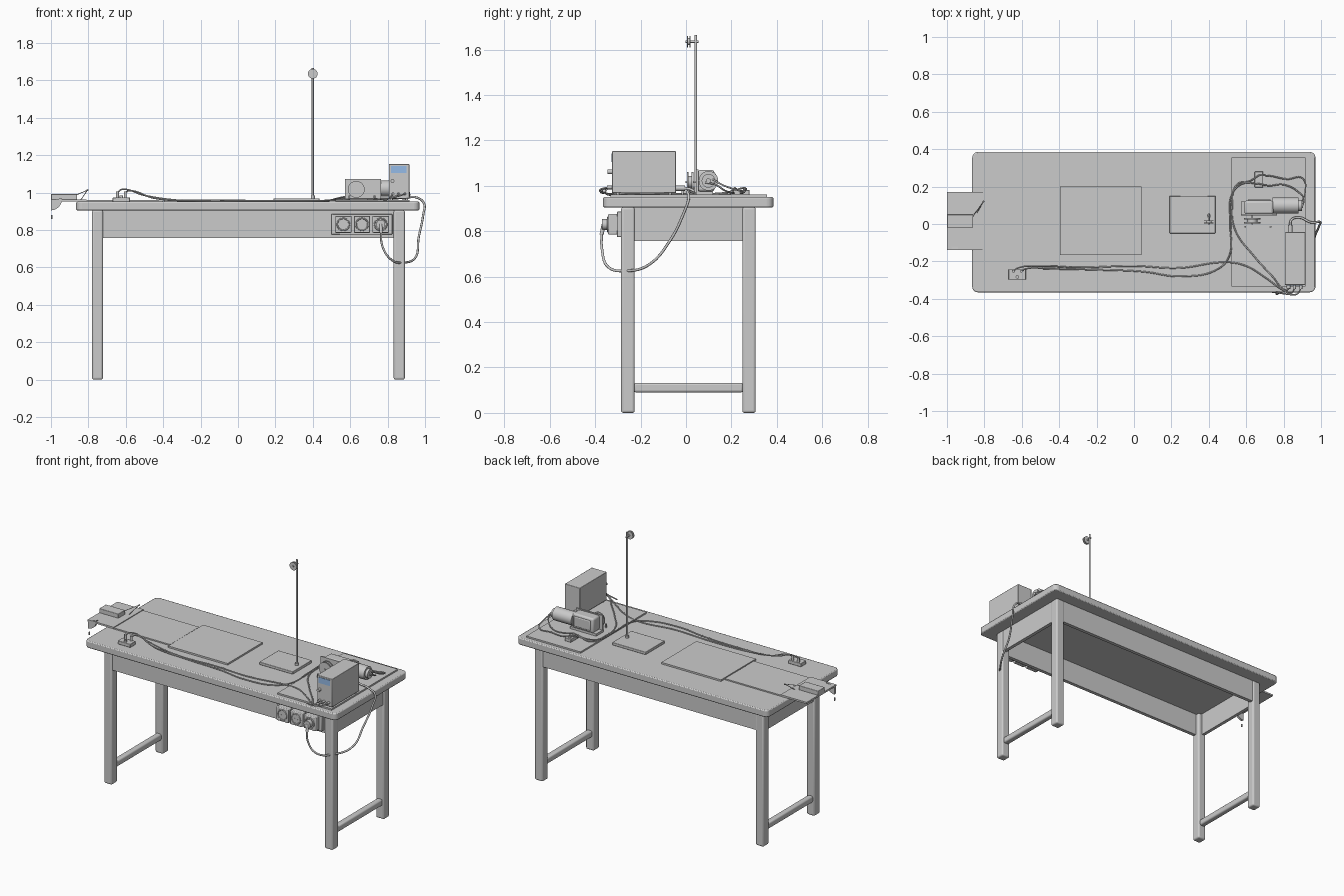
import bpy, math
from mathutils import Vector


def smooth(o):
    bpy.ops.object.select_all(action='DESELECT')
    o.select_set(True)
    bpy.context.view_layer.objects.active = o
    bpy.ops.object.shade_smooth_by_angle(angle=math.radians(35))
    return o


def box(name, x, y, z, bevel=0, seg=3):
    bpy.ops.mesh.primitive_cube_add(size=1, location=((x[0]+x[1])/2, (y[0]+y[1])/2, (z[0]+z[1])/2))
    o = bpy.context.object
    o.name = name
    o.scale = (x[1]-x[0], y[1]-y[0], z[1]-z[0])
    bpy.ops.object.transform_apply(location=False, rotation=False, scale=True)
    if bevel:
        m = o.modifiers.new("Bevel", 'BEVEL')
        m.width, m.segments = bevel, seg
        smooth(o)
    return o


def rod(name, a, b, r, n=24):
    a, b = Vector(a), Vector(b)
    bpy.ops.mesh.primitive_cylinder_add(vertices=n, radius=r, depth=(b-a).length, location=(a+b)/2)
    o = bpy.context.object
    o.name = name
    o.rotation_euler = (b-a).to_track_quat('Z', 'Y').to_euler()
    return smooth(o)


def cable(name, pts, r=0.004):
    c = bpy.data.curves.new(name, 'CURVE')
    c.dimensions = '3D'
    c.bevel_depth, c.bevel_resolution, c.resolution_u = r, 2, 8
    c.use_fill_caps = True
    s = c.splines.new('BEZIER')
    s.bezier_points.add(len(pts)-1)
    for p, co in zip(s.bezier_points, pts):
        p.co = co
        p.handle_left_type = p.handle_right_type = 'AUTO'
    o = bpy.data.objects.new(name, c)
    bpy.context.collection.objects.link(o)


def spool(name, x, y0, y1, z, r):
    # two flanges, a narrow hub and an axle
    t = (y1-y0)*0.25
    rod(name+"_front_flange", (x, y0, z), (x, y0+t, z), r)
    rod(name+"_back_flange", (x, y1-t, z), (x, y1, z), r)
    rod(name+"_hub", (x, y0, z), (x, y1, z), r*0.6)
    rod(name+"_axle", (x, y0-0.006, z), (x, y1+0.035, z), 0.005, 12)


# table top with rounded corners
top = box("table_top", (-0.865, 0.97), (-0.365, 0.385), (0.905, 0.951))
m = top.modifiers.new("Corners", 'BEVEL')
m.affect, m.width, m.segments, m.limit_method = 'EDGES', 0.03, 5, 'WEIGHT'
w = top.data.attributes.new("bevel_weight_edge", 'FLOAT', 'EDGE')
for e in top.data.edges:
    a, b = (top.data.vertices[i].co for i in e.vertices)
    w.data[e.index].value = 1.0 if abs(a.z-b.z) > 0.01 else 0.0
m = top.modifiers.new("Rim", 'BEVEL')
m.width, m.segments = 0.006, 2
smooth(top)

# legs and end stretchers
LX = {"left": (-0.78, -0.722), "right": (0.832, 0.892)}
LY = {"front": (-0.286, -0.226), "back": (0.248, 0.307)}
for sx, xs in LX.items():
    for sy, ys in LY.items():
        box(f"{sy}_{sx}_leg", xs, ys, (0, 0.906), 0.01)
    box(sx+"_stretcher", (xs[0]+0.01, xs[1]-0.01), (-0.23, 0.252), (0.09, 0.132), 0.01)

# apron boards, open underneath
box("front_apron", (-0.725, 0.835), (-0.278, -0.255), (0.757, 0.906))
box("back_apron", (-0.725, 0.835), (0.277, 0.3), (0.757, 0.906))
box("left_apron", (-0.772, -0.75), (-0.23, 0.25), (0.757, 0.906))
box("right_apron", (0.862, 0.885), (-0.23, 0.25), (0.757, 0.906))

# socket strip and plug
box("socket_backplate", (0.5, 0.825), (-0.305, -0.275), (0.775, 0.886), 0.004, 2)
for i in range(3):
    x = 0.563+0.1*i
    box(f"socket_{i+1}", (x-0.044, x+0.044), (-0.343, -0.3), (0.785, 0.876), 0.005, 2)
    bpy.ops.mesh.primitive_torus_add(location=(x, -0.343, 0.83), rotation=(math.pi/2, 0, 0), major_radius=0.032,
                                     minor_radius=0.004, major_segments=28, minor_segments=8)
    bpy.context.object.name = f"socket_ring_{i+1}"
    smooth(bpy.context.object)
    for d in (-0.01, 0.01):
        rod(f"socket_pin_{i+1}", (x+d, -0.345, 0.83), (x+d, -0.34, 0.83), 0.004, 10)
rod("plug_body", (0.763, -0.37, 0.83), (0.763, -0.34, 0.83), 0.024)
rod("plug_neck", (0.763, -0.363, 0.83), (0.765, -0.372, 0.785), 0.009, 14)

# boards lying on the table
box("end_board", (-1.0, -0.81), (-0.14, 0.17), (0.953, 0.964))
box("left_board", (-0.81, -0.40), (-0.137, 0.166), (0.951, 0.959))
box("middle_board", (-0.395, 0.04), (-0.165, 0.2), (0.951, 0.962))
box("stand_base", (0.19, 0.435), (-0.05, 0.15), (0.951, 0.969), 0.003, 2)
box("equipment_board", (0.522, 0.917), (-0.333, 0.356), (0.951, 0.961))

# clamp at the overhanging end: block, quarter bracket, wire fork, hook
box("end_block", (-1.0, -0.86), (-0.02, 0.05), (0.962, 0.992), 0.003, 2)
N = 10
arc = [(-1+0.06*math.cos(k*math.pi/2/N), 0.97-0.065*math.sin(k*math.pi/2/N)) for k in range(N+1)] + [(-1, 0.96)]
n = len(arc)
me = bpy.data.meshes.new("end_bracket")
me.from_pydata([(x, y, z) for y in (-0.136, -0.12) for x, z in arc], [],
               [list(range(n)), list(range(2*n-1, n-1, -1))] +
               [[(i+1) % n, i, n+i, n+(i+1) % n] for i in range(n)])
bpy.context.collection.objects.link(bpy.data.objects.new("end_bracket", me))
rod("hanging_hook", (-0.995, -0.13, 0.86), (-0.995, -0.13, 0.88), 0.004, 10)
apex = (-0.805, 0.12, 1.013)
for i, p in enumerate([(-0.87, 0.03, 0.985), (-0.84, 0.06, 0.962)]):
    rod(f"end_wire_{i+1}", p, apex, 0.002, 8)
bpy.ops.mesh.primitive_uv_sphere_add(segments=12, ring_count=8, radius=0.005, location=apex)
bpy.context.object.name = "end_wire_bead"

# tall stand with pulley
rod("stand_rod", (0.4, 0.043, 0.96), (0.4, 0.043, 1.665), 0.006, 16)
spool("top_pulley", 0.4, 0.004, 0.02, 1.635, 0.026)
rod("rod_collar", (0.4, 0.043, 0.968), (0.4, 0.043, 0.985), 0.011, 16)

# power supply
box("power_supply", (0.806, 0.916), (-0.326, -0.044), (0.968, 1.153), 0.003, 2)
for x in (0.82, 0.902):
    for y in (-0.3, -0.07):
        rod("power_supply_foot", (x, y, 0.96), (x, y, 0.97), 0.008, 12)
blue = bpy.data.materials.new("display_blue")
blue.diffuse_color = (0.3, 0.5, 0.8, 1)
box("display", (0.818, 0.902), (-0.329, -0.32), (1.105, 1.143)).data.materials.append(blue)
rod("control_knob", (0.826, -0.346, 1.062), (0.826, -0.32, 1.062), 0.01, 18)
for x in (0.828, 0.858, 0.892):
    rod("output_jack", (x, -0.348, 0.993), (x, -0.32, 0.993), 0.008, 14)
rod("power_inlet", (0.835, -0.046, 0.99), (0.835, -0.005, 0.99), 0.012, 14)

# geared motor with winding spool
box("gearbox", (0.59, 0.745), (0.052, 0.125), (0.975, 1.07), 0.012)
box("gearbox_cover", (0.61, 0.73), (0.122, 0.132), (0.99, 1.055), 0.008)
rod("motor_body", (0.74, 0.099, 1.022), (0.88, 0.099, 1.022), 0.043, 32)
rod("motor_cap", (0.878, 0.099, 1.022), (0.897, 0.099, 1.022), 0.03, 28)
rod("motor_shaft_boss", (0.893, 0.099, 1.022), (0.904, 0.099, 1.022), 0.011, 16)
box("motor_mount_plate", (0.572, 0.765), (0.045, 0.054), (0.96, 1.072))
box("motor_mount_foot", (0.572, 0.765), (0.045, 0.12), (0.96, 0.976))
spool("winding_spool", 0.632, 0.004, 0.032, 1.017, 0.045)
for x in (0.595, 0.73):
    rod("guide_pin", (x, -0.015, 0.96), (x, -0.015, 0.985), 0.005, 12)

# two small terminal boxes
box("front_terminal_box", (-0.67, -0.578), (-0.298, -0.242), (0.951, 0.974), 0.003, 2)
for x in (-0.645, -0.603):
    rod("front_terminal_post", (x, -0.252, 0.97), (x, -0.252, 1.005), 0.008, 14)
rod("push_button", (-0.624, -0.283, 0.97), (-0.624, -0.283, 0.985), 0.009, 16)
box("rear_switch_box", (0.645, 0.69), (0.195, 0.28), (0.96, 0.982), 0.003, 2)
for y in (0.215, 0.26):
    rod("rear_terminal_post", (0.667, y, 0.98), (0.667, y, 0.99), 0.009, 14)

# cables
cable("mains_cable", [(0.765, -0.372, 0.79), (0.77, -0.37, 0.72), (0.815, -0.345, 0.645), (0.885, -0.26, 0.626),
                      (0.95, -0.16, 0.655), (0.966, -0.07, 0.76), (0.99, -0.01, 0.88), (0.993, 0.012, 0.945),
                      (0.95, 0.008, 0.975), (0.88, 0.035, 0.97), (0.84, 0.02, 0.985), (0.835, -0.01, 0.99)], 0.006)
cable("front_lead_1", [(-0.645, -0.252, 1.0), (-0.62, -0.235, 1.017), (-0.5, -0.225, 0.985), (-0.3, -0.232, 0.958),
                       (0.0, -0.225, 0.956), (0.24, -0.235, 0.956), (0.5, -0.205, 0.958), (0.6, -0.225, 0.966),
                       (0.7, -0.285, 0.966), (0.8, -0.355, 0.968), (0.84, -0.37, 0.98), (0.858, -0.345, 0.993)])
cable("front_lead_2", [(-0.603, -0.252, 1.0), (-0.58, -0.24, 1.01), (-0.45, -0.24, 0.97), (-0.2, -0.245, 0.956),
                       (0.05, -0.255, 0.956), (0.25, -0.28, 0.956), (0.45, -0.24, 0.957), (0.51, -0.17, 0.962),
                       (0.515, 0.0, 0.965), (0.525, 0.16, 0.968), (0.58, 0.215, 0.98), (0.667, 0.215, 0.992)])
cable("supply_lead", [(0.667, 0.26, 0.992), (0.62, 0.23, 0.985), (0.55, 0.21, 0.966), (0.525, 0.1, 0.965),
                      (0.54, -0.03, 0.965), (0.64, -0.17, 0.966), (0.74, -0.28, 0.966), (0.81, -0.355, 0.97),
                      (0.828, -0.345, 0.993)])
cable("jack_loop", [(0.76, -0.365, 0.968), (0.82, -0.375, 0.972), (0.87, -0.375, 0.985), (0.892, -0.345, 0.993)])
cable("motor_lead_1", [(0.667, 0.26, 0.992), (0.72, 0.258, 0.975), (0.82, 0.24, 0.968), (0.9, 0.245, 0.975),
                       (0.915, 0.17, 1.0), (0.895, 0.115, 1.03)])
cable("motor_lead_2", [(0.667, 0.215, 0.992), (0.72, 0.205, 0.975), (0.8, 0.21, 0.968), (0.88, 0.17, 0.98),
                       (0.908, 0.13, 1.005), (0.895, 0.085, 1.015)])
